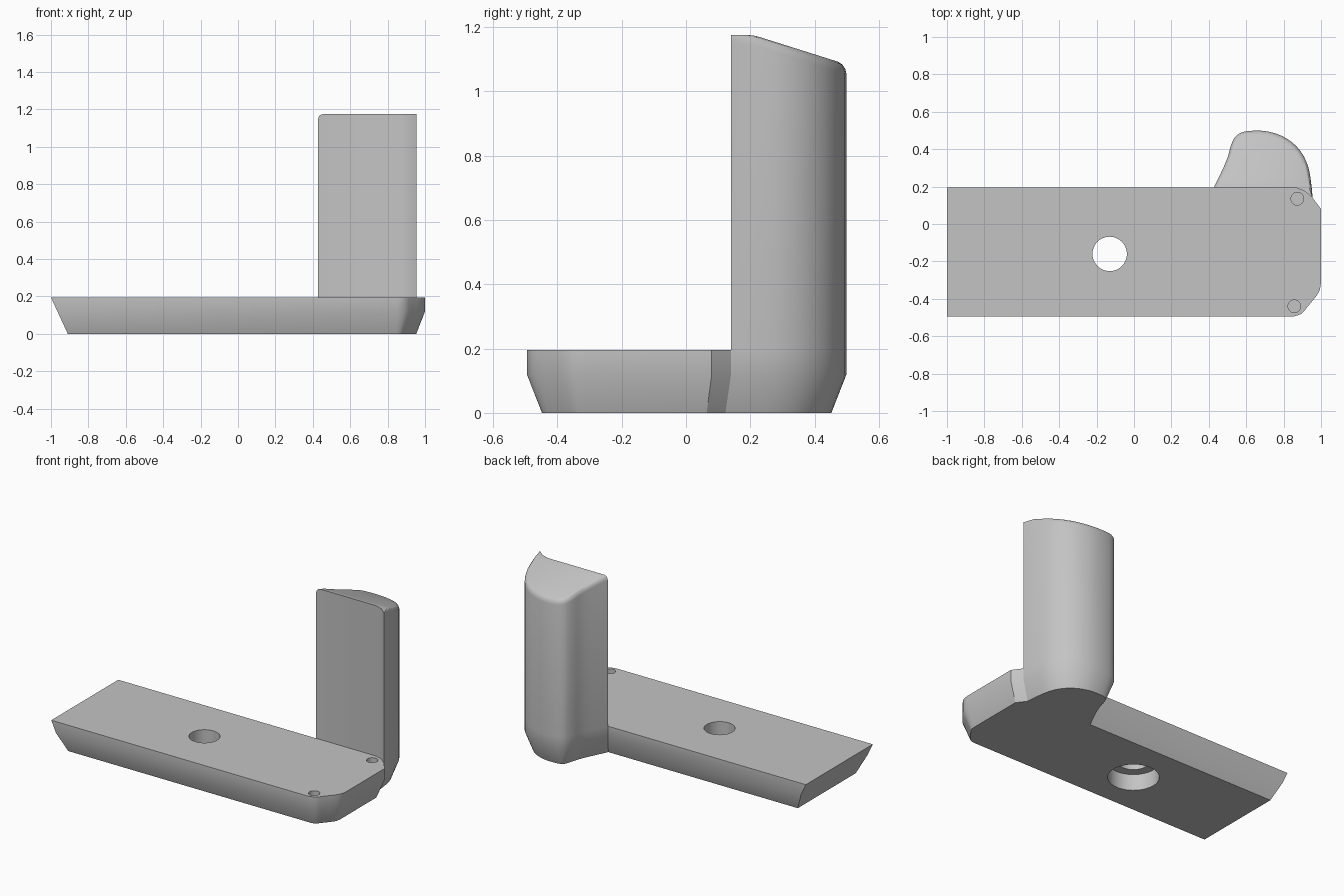
import bpy, bmesh, math
from mathutils import Vector

cube = bpy.data.objects.get("Cube")
if cube:
    bpy.data.objects.remove(cube, do_unlink=True)

PLATE_TOP, CHAMFER_TOP, INSET = 0.195, 0.12, 0.047
POST_TOP, SLOPE_START, SLOPE = 1.175, 0.21, 0.315

grey = bpy.data.materials.new("plain_grey")
grey.use_nodes = True
GREY = (0.55, 0.55, 0.55, 1)
grey.diffuse_color = GREY
grey.node_tree.nodes["Principled BSDF"].inputs["Base Color"].default_value = GREY


def spline(pts, steps):
    """Smooth curve through the given points."""
    pts = [Vector(p) for p in pts]
    ext = [2 * pts[0] - pts[1]] + pts + [2 * pts[-1] - pts[-2]]
    out = []
    for a, b, c, d in zip(ext, ext[1:], ext[2:], ext[3:]):
        for i in range(steps):
            t = i / steps
            out.append(0.5 * (2 * b + (c - a) * t + (2 * a - 5 * b + 4 * c - d) * t ** 2
                              + (3 * b - a - 3 * c + d) * t ** 3))
    return out + [pts[-1]]


def inset(loop, dist):
    """Move a counter-clockwise loop inwards with mitred corners."""
    out = []
    for i, p in enumerate(loop):
        u = (p - loop[i - 1]).normalized()
        v = (loop[(i + 1) % len(loop)] - p).normalized()
        n1, n2 = Vector((-u.y, u.x)), Vector((-v.y, v.x))
        out.append(p + (n1 + n2) * dist / max(1 + n1.dot(n2), 0.5))
    return out


def bridge(bm, low, high):
    n = len(low)
    for i in range(n):
        j = (i + 1) % n
        bm.faces.new((low[i], low[j], high[j], high[i]))


def post_height(y):
    return POST_TOP - max(0, y - SLOPE_START) * SLOPE


# Outlines: plate with clipped end corners, rounded post behind it
front_corner = spline([(0.85, -0.495), (0.895, -0.48), (0.93, -0.44), (0.975, -0.385),
                       (0.994, -0.35), (1, -0.31)], 2)
post_curve = spline([(0.955, 0.14), (0.947, 0.22), (0.93, 0.31), (0.89, 0.39), (0.82, 0.455),
                     (0.72, 0.494), (0.61, 0.497), (0.55, 0.475), (0.52, 0.425),
                     (0.502, 0.36), (0.475, 0.295), (0.427, 0.195)], 3)
post_front = [Vector((0.86, 0.195)), Vector((0.91, 0.177))]
lead = [Vector((-1, -0.495))] + front_corner + [Vector((1, 0.08))]
outline = lead + post_curve + [Vector((-1, 0.195))]

bm = bmesh.new()


# Chamfered lower body, with the far end leaning inwards
def body_ring(dist, z):
    ring = []
    for p, q in zip(outline, inset(outline, dist)):
        x = -1 + 0.09 * (1 - z / PLATE_TOP) if p.x < -0.9 else q.x
        ring.append(bm.verts.new((x, q.y, z)))
    return ring


bottom = body_ring(INSET, 0)
middle = body_ring(0, CHAMFER_TOP)
top = body_ring(0, PLATE_TOP)
bridge(bm, bottom, middle)
bridge(bm, middle, top)
bm.faces.new(bottom[::-1])

# Plate top, stopping at the post
start, end = len(lead), len(lead) + len(post_curve)
foot = [bm.verts.new((p.x, p.y, PLATE_TOP)) for p in post_front]
bm.faces.new(top[:start + 1] + foot[::-1] + top[end - 1:])

# Post with a sloping, round-edged top
loop = post_curve + post_front
below = top[start:end] + foot
for dist, drop in ((0, 0.03), (0.004, 0.015), (0.012, 0.005), (0.026, 0)):
    ring = []
    for i, (p, q) in enumerate(zip(loop, inset(loop, dist))):
        if i == 0 or i >= len(post_curve):
            q = p
        elif i == len(post_curve) - 1:
            q = p + Vector((dist, 0))
        elif i < 4:
            q = p.lerp(q, i / 4)
        ring.append(bm.verts.new((q.x, q.y, post_height(q.y) - drop)))
    bridge(bm, below, ring)
    below = ring
cap = bm.faces.new(below)
bmesh.ops.bisect_plane(bm, geom=[cap] + list(cap.edges) + list(cap.verts),
                       plane_co=(0, SLOPE_START, 0), plane_no=(0, 1, 0))
bmesh.ops.recalc_face_normals(bm, faces=bm.faces)

mesh = bpy.data.meshes.new("plate_with_post")
bm.to_mesh(mesh)
bm.free()
mesh.materials.append(grey)
body = bpy.data.objects.new("plate_with_post", mesh)
bpy.context.collection.objects.link(body)


# Through hole, counterbore underneath, and two shallow pin holes
def drill(x, y, radius, z0, z1):
    bpy.ops.mesh.primitive_cylinder_add(vertices=48, radius=radius, depth=z1 - z0,
                                        location=(x, y, (z0 + z1) / 2))
    cutter = bpy.context.object
    cutter.name = "hole_cutter"
    cutter.hide_render = True
    cutter.data.materials.append(grey)
    mod = body.modifiers.new("hole", "BOOLEAN")
    mod.operation, mod.solver, mod.object = "DIFFERENCE", "EXACT", cutter
    bpy.context.view_layer.objects.active = body
    bpy.ops.object.modifier_apply(modifier=mod.name)
    bpy.data.objects.remove(cutter, do_unlink=True)


drill(-0.13, -0.16, 0.092, -0.1, 0.3)
drill(-0.13, -0.16, 0.15, -0.1, 0.105)
for x, y in ((0.873, 0.135), (0.857, -0.44)):
    drill(x, y, 0.034, 0.125, 0.3)

bpy.ops.object.select_all(action="DESELECT")
body.select_set(True)
bpy.context.view_layer.objects.active = body
bpy.ops.object.shade_smooth_by_angle(angle=math.radians(28))
